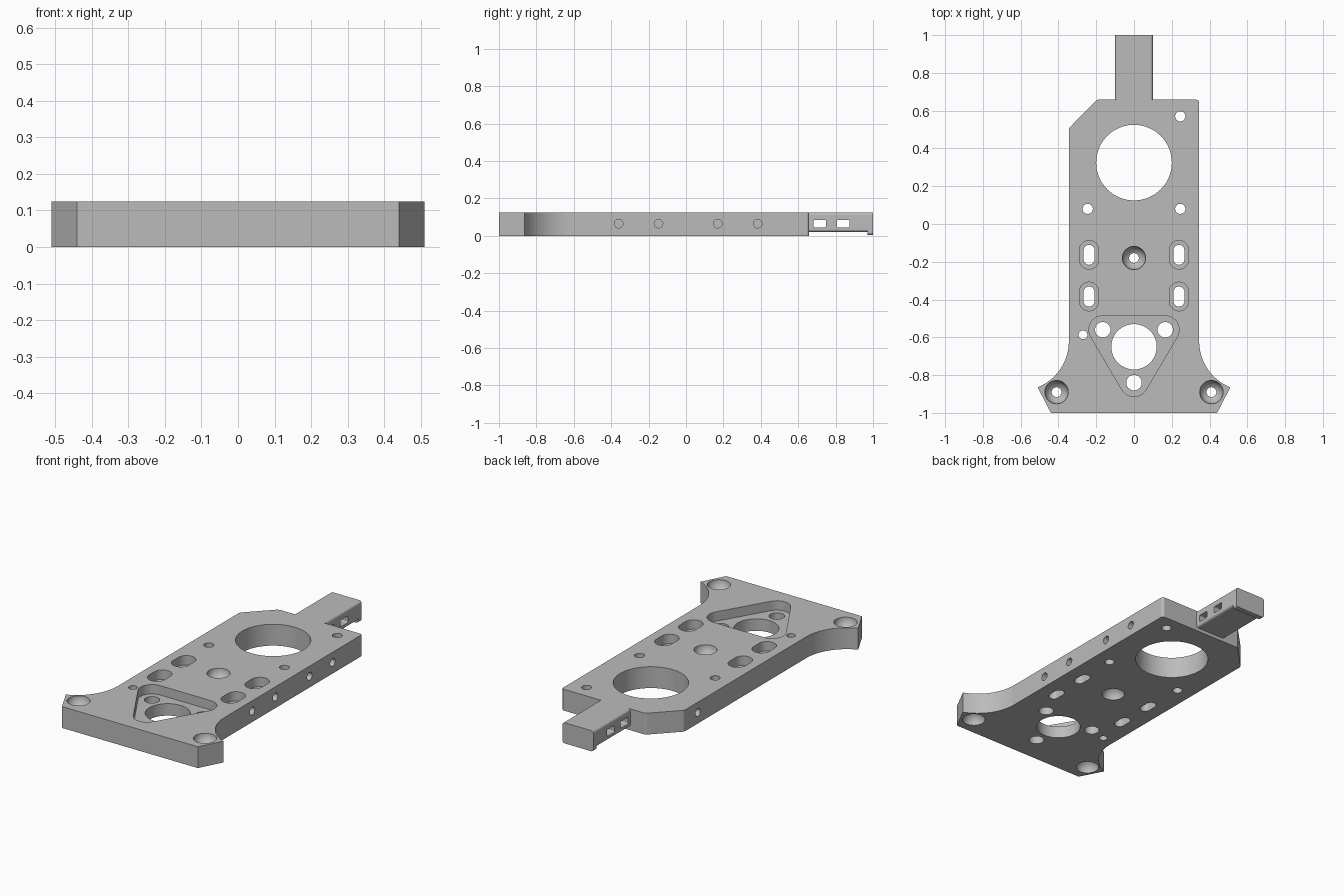
import bpy, bmesh, math
from mathutils import Matrix, Vector

if "Cube" in bpy.data.objects:
    bpy.data.objects.remove(bpy.data.objects["Cube"], do_unlink=True)

T = 0.125  # plate thickness

metal = bpy.data.materials.new("light_grey_metal")
metal.use_nodes = True
grey = (0.5, 0.5, 0.5, 1)
metal.diffuse_color = grey
metal.node_tree.nodes["Principled BSDF"].inputs["Base Color"].default_value = grey


def arc(cx, cy, r, a0, a1, n):
    """Points on an arc, angles in radians."""
    return [(cx + r * math.cos(a0 + (a1 - a0) * i / n),
             cy + r * math.sin(a0 + (a1 - a0) * i / n)) for i in range(n + 1)]


def hull(centres, r, full=48):
    """Outline around equal circles given counter-clockwise."""
    n = len(centres)
    if n == 1:
        return arc(*centres[0], r, 0, 2 * math.pi, full)[:-1]
    pts = []
    for i, (x, y) in enumerate(centres):
        px, py = centres[i - 1]
        nx, ny = centres[(i + 1) % n]
        a0 = math.atan2(y - py, x - px) - math.pi / 2
        a1 = math.atan2(ny - y, nx - x) - math.pi / 2
        while a1 <= a0:
            a1 += 2 * math.pi
        pts += arc(x, y, r, a0, a1, max(4, int((a1 - a0) / 0.2)))
    return pts


def finish(bm, name):
    bmesh.ops.recalc_face_normals(bm, faces=bm.faces)
    me = bpy.data.meshes.new(name)
    bm.to_mesh(me)
    bm.free()
    me.materials.append(metal)
    ob = bpy.data.objects.new(name, me)
    bpy.context.collection.objects.link(ob)
    return ob


def prism(name, pts, z0, z1, matrix=None):
    """Extrude a flat outline from z0 to z1, then place it."""
    bm = bmesh.new()
    face = bm.faces.new([bm.verts.new((x, y, z0)) for x, y in pts])
    ext = bmesh.ops.extrude_face_region(bm, geom=[face])
    bmesh.ops.translate(bm, vec=(0, 0, z1 - z0),
                        verts=[v for v in ext["geom"] if isinstance(v, bmesh.types.BMVert)])
    if matrix:
        bm.transform(matrix)
    return finish(bm, name)


def ball(x, y, z, r):
    bm = bmesh.new()
    bmesh.ops.create_uvsphere(bm, u_segments=40, v_segments=24, radius=r,
                              matrix=Matrix.Translation((x, y, z)))
    return finish(bm, "cutter")


def activate(ob):
    bpy.ops.object.select_all(action='DESELECT')
    ob.select_set(True)
    bpy.context.view_layer.objects.active = ob


def boolean(target, other, operation='DIFFERENCE'):
    activate(target)
    mod = target.modifiers.new("cut", 'BOOLEAN')
    mod.operation = operation
    mod.solver = 'EXACT'
    mod.object = other
    bpy.ops.object.modifier_apply(modifier=mod.name)
    bpy.data.objects.remove(other, do_unlink=True)


def smooth(ob):
    activate(ob)
    bpy.ops.object.shade_smooth_by_angle(angle=math.radians(30))
    mod = ob.modifiers.new("even_normals", 'WEIGHTED_NORMAL')
    mod.keep_sharp = True


# Base plate: flared front feet, rounded back corner, one chamfered corner
flare = arc(0.609, -0.62, 0.264, math.radians(248), math.radians(180), 16)
outline = [(-0.44, -1), (0.44, -1)] + flare
outline += arc(0.33, 0.643, 0.015, 0, math.pi / 2, 6)
outline += [(-0.19, 0.658), (-0.205, 0.65), (-0.338, 0.514), (-0.345, 0.5)]
outline += [(-x, y) for x, y in reversed(flare)]
plate = prism("base_plate", outline, 0, T)


def cut(centres, r, z0=-0.05, z1=T + 0.05, full=32):
    boolean(plate, prism("cutter", hull(centres, r, full), z0, z1))


# Large bore and small round through holes
cut([(0, 0.325)], 0.2, full=80)
for x, y, r in [(0.245, 0.57, 0.027), (0.245, 0.08, 0.027),
                (-0.245, 0.08, 0.027), (-0.27, -0.587, 0.023)]:
    cut([(x, y)], r)

# Stepped slots
for x in (-0.238, 0.238):
    for y in (-0.163, -0.384):
        cut([(x, y - 0.025), (x, y + 0.025)], 0.051, z0=0.07)
        cut([(x, y - 0.024), (x, y + 0.024)], 0.029)

# Triangular pocket with centre bore and three corner holes
corners = [(0, -0.84), (0.165, -0.56), (-0.165, -0.56)]
cut(corners, 0.074, z0=0.07)
cut([(0, -0.65)], 0.12, full=64)
for c in corners:
    cut([c], 0.041)

# Bowl-shaped seats on both faces, joined by a small hole
for x, y in [(0, -0.18), (-0.41, -0.89), (0.41, -0.89)]:
    for z in (0, T):
        boolean(plate, ball(x, y, z, 0.062))
    cut([(x, y)], 0.026)

# Blind holes along both long sides
for side in (-1, 1):
    for y in (-0.36, -0.147, 0.17, 0.383):
        m = Matrix.Translation((side * 0.345, y, 0.065)) @ Matrix.Rotation(math.pi / 2, 4, 'Y')
        boolean(plate, prism("cutter", hull([(0, 0)], 0.023, 24), -0.045, 0.045, m))
smooth(plate)

# Rear tongue: rounded bar with two cross slots
upright = Matrix.Rotation(math.pi / 2, 4, 'X')  # outline (x, z), extruded along -y


def rounded_bar(name, z0, z1, y0, y1, r):
    c = [(-0.1 + r, z0 + r), (0.1 - r, z0 + r), (0.1 - r, z1 - r), (-0.1 + r, z1 - r)]
    return prism(name, hull(c, r), -y1, -y0, upright)


tongue = rounded_bar("rear_tongue", 0.02, T, 0.65, 0.975, 0.015)
for y in (0.715, 0.84):
    c = [(y - 0.026, 0.053), (y + 0.026, 0.053), (y + 0.026, 0.077), (y - 0.026, 0.077)]
    m = Matrix(((0, 0, 1, 0), (1, 0, 0, 0), (0, 1, 0, 0), (0, 0, 0, 1)))
    boolean(tongue, prism("cutter", hull(c, 0.008), -0.2, 0.2, m))
smooth(tongue)

# End lip hanging below the tongue
smooth(rounded_bar("tongue_end_lip", 0.004, T, 0.97, 1.0, 0.015))
